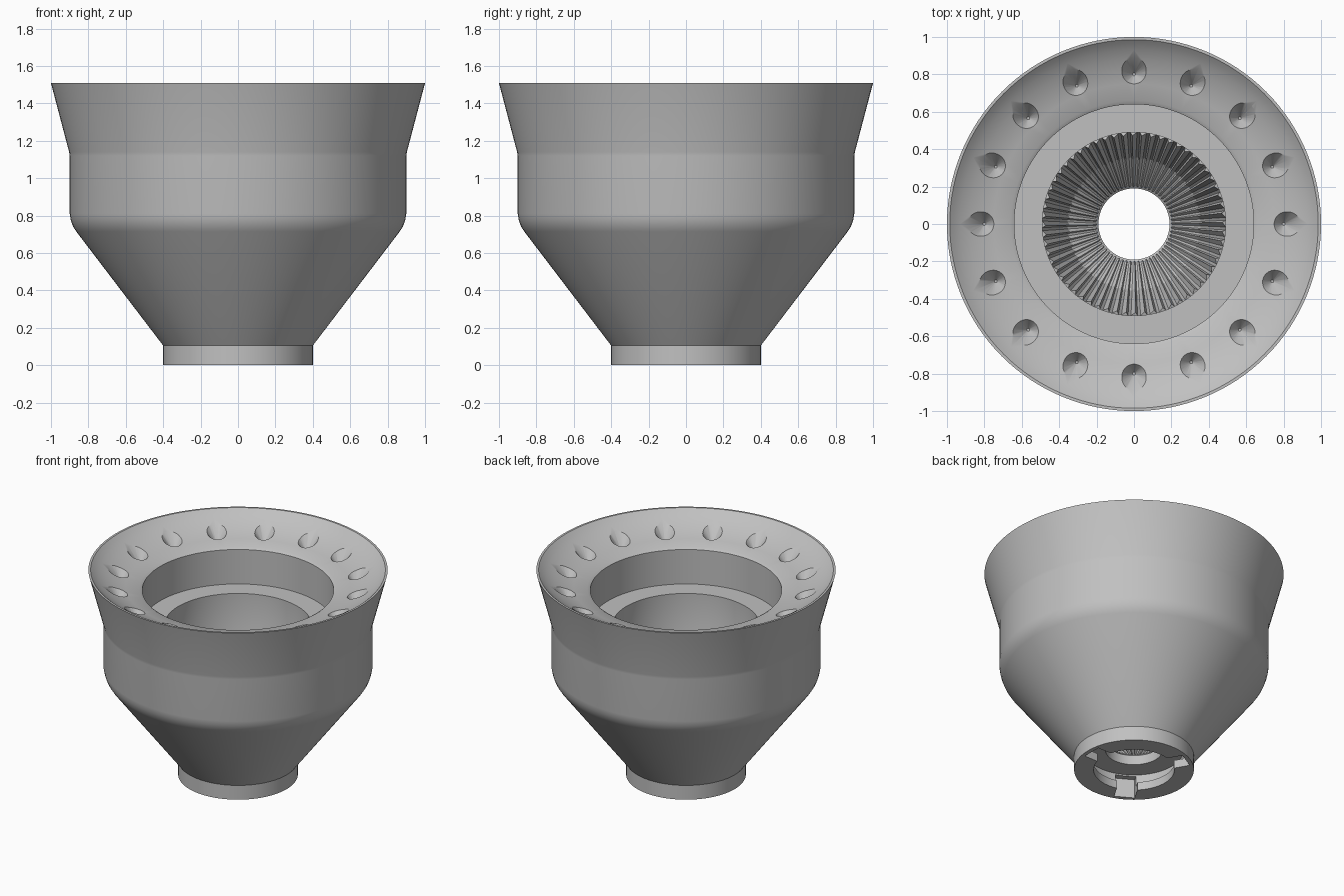
import bpy, bmesh
from math import sin, cos, pi, radians
from mathutils import Matrix, Vector

cube = bpy.data.objects.get("Cube")
if cube:
    bpy.data.objects.remove(cube, do_unlink=True)

grey = bpy.data.materials.new("plain grey")
grey.use_nodes = True
grey.diffuse_color = (0.53, 0.53, 0.53, 1)
grey.node_tree.nodes["Principled BSDF"].inputs["Base Color"].default_value = grey.diffuse_color


def make_object(name, bm):
    bmesh.ops.recalc_face_normals(bm, faces=bm.faces)
    mesh = bpy.data.meshes.new(name)
    bm.to_mesh(mesh)
    bm.free()
    mesh.materials.append(grey)
    obj = bpy.data.objects.new(name, mesh)
    bpy.context.collection.objects.link(obj)
    return obj


def lathe(name, profile, steps=128):
    """Spin a closed (radius, height) outline around the z axis."""
    bm = bmesh.new()
    rings = []
    for i in range(steps):
        a = 2 * pi * i / steps
        rings.append([bm.verts.new((r * cos(a), r * sin(a), z)) for r, z in profile])
    for i in range(steps):
        a, b = rings[i], rings[(i + 1) % steps]
        for j in range(len(profile)):
            k = (j + 1) % len(profile)
            bm.faces.new((a[j], b[j], b[k], a[k]))
    return make_object(name, bm)


def activate(obj):
    bpy.ops.object.select_all(action='DESELECT')
    obj.select_set(True)
    bpy.context.view_layer.objects.active = obj


def cut(obj, cutter):
    cutter.hide_render = True
    mod = obj.modifiers.new("cut", 'BOOLEAN')
    mod.operation = 'DIFFERENCE'
    mod.solver = 'EXACT'
    mod.object = cutter
    activate(obj)
    bpy.ops.object.modifier_apply(modifier=mod.name)
    bpy.data.objects.remove(cutter, do_unlink=True)


# Funnel body: outside wall, dished rim, stepped bore, neck chamber
outside = [(0.40, 0), (0.40, 0.105), (0.865, 0.715), (0.882, 0.742),
           (0.894, 0.775), (0.90, 0.81), (0.90, 1.12), (0.903, 1.14), (1.0, 1.508)]
rim = [(0.985, 1.508), (0.965, 1.49), (0.93, 1.464), (0.88, 1.436), (0.82, 1.41),
       (0.75, 1.388), (0.66, 1.372), (0.64, 1.36)]
funnel = [(0.49, 0.80), (0.355, 0.36), (0.19, 0.22)]
bore = [(0.64, 1.106), (0.49, 1.106)] + funnel + [(0.19, 0.15)]
chamber = [(0.33, 0.15), (0.33, 0.06), (0.27, 0.06), (0.27, 0)]
body = lathe("funnel_body", outside + rim + bore + chamber)

# Ring of conical sockets in the rim, each with a pin hole
bm = bmesh.new()
for i in range(16):
    spot = Matrix.Rotation(i * pi / 8, 4, 'Z') @ Matrix.Translation((0.8, 0, 1.40))
    bmesh.ops.create_cone(bm, cap_ends=True, segments=24, radius1=0.008,
                          radius2=0.112, depth=0.14, matrix=spot)
cut(body, make_object("socket_cutter", bm))

# Three locking slots in the neck
bm = bmesh.new()
for i in range(3):
    place = (Matrix.Rotation(i * 2 * pi / 3, 4, 'Z') @ Matrix.Translation((0.27, 0, 0.04))
             @ Matrix.Diagonal((0.20, 0.14, 0.20, 1)))
    bmesh.ops.create_cube(bm, size=1, matrix=place)
cut(body, make_object("slot_cutter", bm))

activate(body)
bpy.ops.object.shade_smooth_by_angle(angle=radians(28))

# Radial ridges lining the funnel
count = 60
lean = [Vector((-0.95, 0, 0.3)), Vector((-0.82, 0, 0.57)), Vector((-0.65, 0, 0.76))]
bm = bmesh.new()
for i in range(count):
    turn = Matrix.Rotation(2 * pi * i / count, 3, 'Z')
    sections = []
    for (r, z), n in zip(funnel[:2] + [(0.205, 0.233)], lean):
        p = Vector((r, 0, z))
        half = r * pi / count * 0.85
        side = Vector((0, half, 0))
        height = 0.004 + 0.03 * r
        corners = (p - side - n * 0.004, p + side - n * 0.004, p + side * 0.4 + n * height)
        sections.append([bm.verts.new(turn @ c) for c in corners])
    for a, b in zip(sections, sections[1:]):
        for j in range(3):
            k = (j + 1) % 3
            bm.faces.new((a[j], a[k], b[k], b[j]))
    bm.faces.new(sections[0])
    bm.faces.new(sections[-1])
make_object("funnel_ridges", bm)
